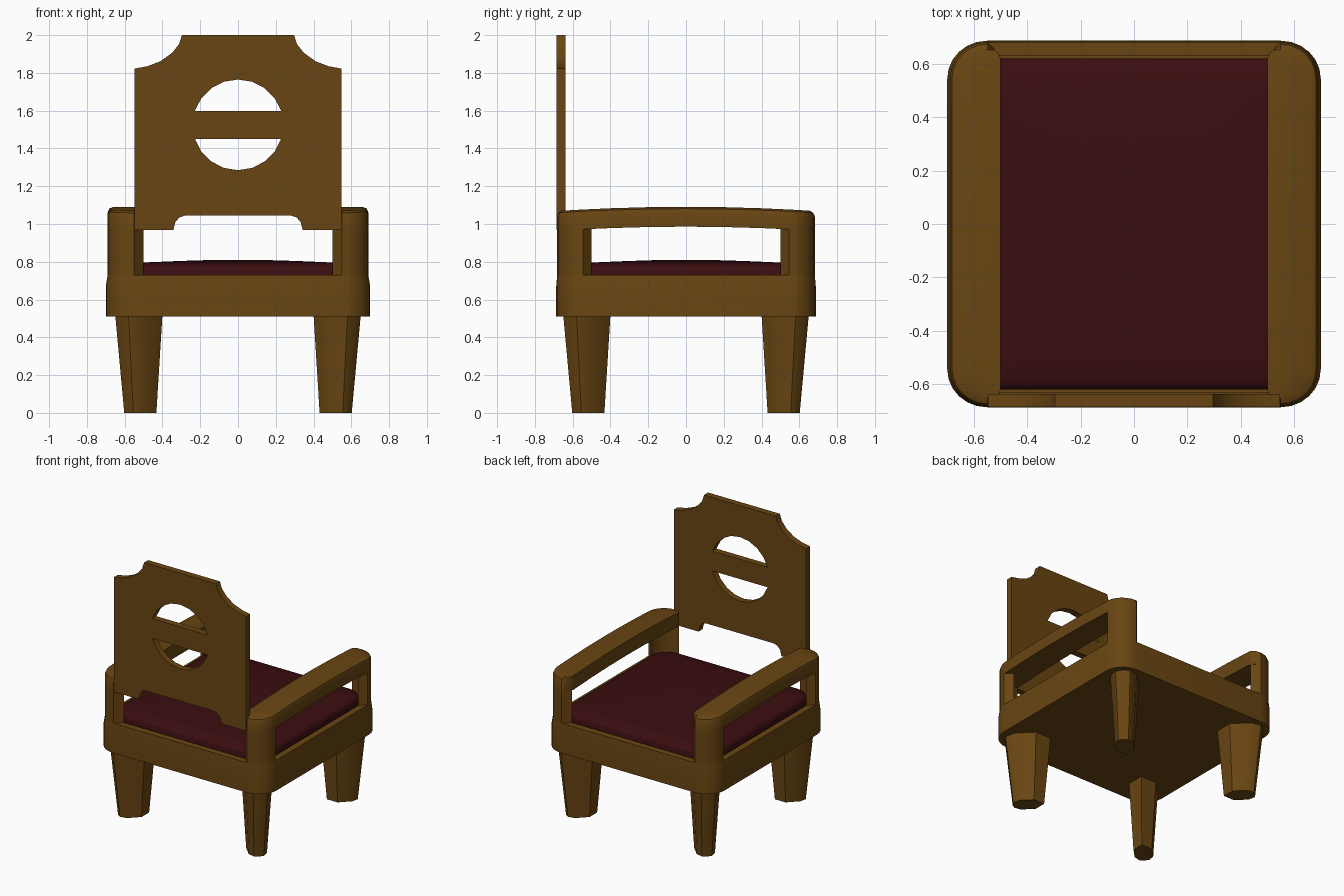
import bpy, bmesh, math
from mathutils import Matrix

if "Cube" in bpy.data.objects:
    bpy.data.objects.remove(bpy.data.objects["Cube"])

def material(name, rgb):
    m = bpy.data.materials.new(name)
    m.diffuse_color = (*rgb, 1)
    m.use_nodes = True
    m.node_tree.nodes["Principled BSDF"].inputs["Base Color"].default_value = m.diffuse_color
    return m

WOOD = material("brown wood", (0.14, 0.06, 0.006))
RED = material("dark red fabric", (0.043, 0.004, 0.005))

def add_object(name, mesh, mat, angle=35):
    mesh.materials.clear()
    mesh.materials.append(mat)
    ob = bpy.data.objects.new(name, mesh)
    bpy.context.collection.objects.link(ob)
    bpy.ops.object.select_all(action='DESELECT')
    ob.select_set(True)
    bpy.context.view_layer.objects.active = ob
    bpy.ops.object.shade_smooth_by_angle(angle=math.radians(angle))
    return ob

def loft(name, rings, mat, sx=1, sy=1, angle=35):
    """Join closed rings of 3D points, capping both ends."""
    bm = bmesh.new()
    vs = [[bm.verts.new((x * sx, y * sy, z)) for x, y, z in r] for r in rings]
    n = len(rings[0])
    for a, b in zip(vs, vs[1:]):
        for i in range(n):
            j = (i + 1) % n
            bm.faces.new((a[i], a[j], b[j], b[i]))
    bm.faces.new(vs[0])
    bm.faces.new(vs[-1])
    bmesh.ops.recalc_face_normals(bm, faces=bm.faces)
    me = bpy.data.meshes.new(name)
    bm.to_mesh(me)
    bm.free()
    return add_object(name, me, mat, angle)

def arc(cx, cy, rx, ry, a0, a1, n):
    return [(cx + rx * math.cos(math.radians(a0 + (a1 - a0) * i / n)),
             cy + ry * math.sin(math.radians(a0 + (a1 - a0) * i / n))) for i in range(n + 1)]

def round_rect(hx, hy, cx, cy, z, n=6):
    """Rounded rectangle; (cx, cy) is the centre of the corner arc."""
    pts = []
    for k, (sx, sy) in enumerate([(1, 1), (-1, 1), (-1, -1), (1, -1)]):
        pts += arc(sx * cx, sy * cy, hx - cx, hy - cy, 90 * k, 90 * k + 90, n)
    return [(x, y, z) for x, y in pts]

# Seat frame with a shallow recess for the cushion
loft("seat_frame", [
    round_rect(0.70, 0.687, 0.55, 0.545, 0.51),
    round_rect(0.70, 0.687, 0.55, 0.545, 0.67),
    round_rect(0.69, 0.682, 0.55, 0.545, 0.73),
    round_rect(0.642, 0.632, 0.50, 0.50, 0.73),
    round_rect(0.642, 0.632, 0.50, 0.50, 0.69)], WOOD)

# Cushion with softened edge and slight crown
loft("seat_cushion", [
    round_rect(0.63 * s, 0.62 * s, 0.50 * s, 0.49 * s, z)
    for s, z in [(1, 0.685), (1, 0.755), (0.985, 0.774), (0.95, 0.786),
                 (0.8, 0.796), (0.5, 0.804), (0.2, 0.81)]], RED)

# Armrests: cross sections swept from back to front, arched upward
corner = arc(0.55, 0.545, 0.14, 0.137, 90, 0, 6)
ys = [0.4, 0.2, 0.0]

def arm_sections():
    half = corner + [(0.69, y) for y in ys]
    plan = [(x, y) for x, y in half] + [(x, -y) for x, y in reversed(half[:-1])]
    out = []
    for x, y in plan:
        sec = []
        for k, (d, dz) in enumerate([(0, 0), (0, 0.075), (0.008, 0.095), (0.03, 0.105)]):
            # inset the outline towards the corner centre for the rounded top edge
            f = 1 - d / 0.14
            px = 0.55 + (x - 0.55) * f
            py = math.copysign(0.545 + (abs(y) - 0.545) * f, y) if abs(y) > 0.545 else y
            inner = 0.5 + max(0, abs(py) - 0.63) * 0.9
            z = 0.965 + 0.021 * (1 - (py / 0.66) ** 2) + dz
            sec.append(((inner, py, z), (px, py, z)))
        out.append([sec[0][0]] + [s[1] for s in sec] + [sec[3][0]])
    return out

for sx, side in ((1, "right"), (-1, "left")):
    loft(side + "_armrest", arm_sections(), WOOD, sx)
    for sy, end in ((1, "front"), (-1, "rear")):
        # Corner post: rounded outside, splayed sides, rounded inside
        plan = corner + arc(0.50, 0.50, 0.14, 0.13, 0, 90, 4)
        loft(f"{side}_{end}_arm_post",
             [[(x, y, z) for x, y in plan] for z in (0.72, 0.975)], WOOD, sx, sy)
        # Tapered leg: rounded outer corner, chamfered inner sides
        top = [(0.40, 0.40), (0.53, 0.40)] + arc(0.505, 0.505, 0.13, 0.13, 0, 90, 4) + [(0.40, 0.53)]
        # square the arc outward a little so the outer corner stays full
        top = [(x + 0.025, y + 0.025) if min(x, y) > 0.54 else (x, y) for x, y in top]
        foot = [(0.512 + (x - 0.5175) * 0.68, 0.512 + (y - 0.5175) * 0.68) for x, y in top]
        loft(f"{side}_{end}_leg",
             [[(x, y, 0) for x, y in foot], [(x, y, 0.52) for x, y in top]], WOOD, sx, sy)

# Backrest: flat board with scooped corners, bottom notch and barred round opening
right = [(0.28, 1.045), (0.31, 1.035), (0.332, 1.01), (0.342, 0.967), (0.547, 0.967),
         (0.547, 1.823), (0.48, 1.835), (0.41, 1.862), (0.35, 1.905), (0.312, 1.952), (0.297, 2.0)]
outline = right + [(-x, z) for x, z in reversed(right)]
openings = [arc(0, 1.525, 0.24, 0.24, a, a + 144, 8) for a in (18, 198)]

cu = bpy.data.curves.new("backrest", 'CURVE')
cu.dimensions = '2D'
cu.fill_mode = 'BOTH'
cu.extrude = 0.024
for pts in [outline] + openings:
    sp = cu.splines.new('POLY')
    sp.points.add(len(pts) - 1)
    for p, (x, z) in zip(sp.points, pts):
        p.co = (x, z, 0, 1)
    sp.use_cyclic_u = True
tmp = bpy.data.objects.new("backrest_outline", cu)
bpy.context.collection.objects.link(tmp)
bpy.context.view_layer.update()
dg = bpy.context.evaluated_depsgraph_get()
board = bpy.data.meshes.new_from_object(tmp.evaluated_get(dg))
bpy.data.objects.remove(tmp)
board.transform(Matrix.Translation((0, -0.661, 0)) @ Matrix.Rotation(math.pi / 2, 4, 'X'))
bm = bmesh.new()
bm.from_mesh(board)
bmesh.ops.remove_doubles(bm, verts=bm.verts, dist=0.0001)
bmesh.ops.recalc_face_normals(bm, faces=bm.faces)
bm.to_mesh(board)
bm.free()
add_object("backrest", board, WOOD, 30)
